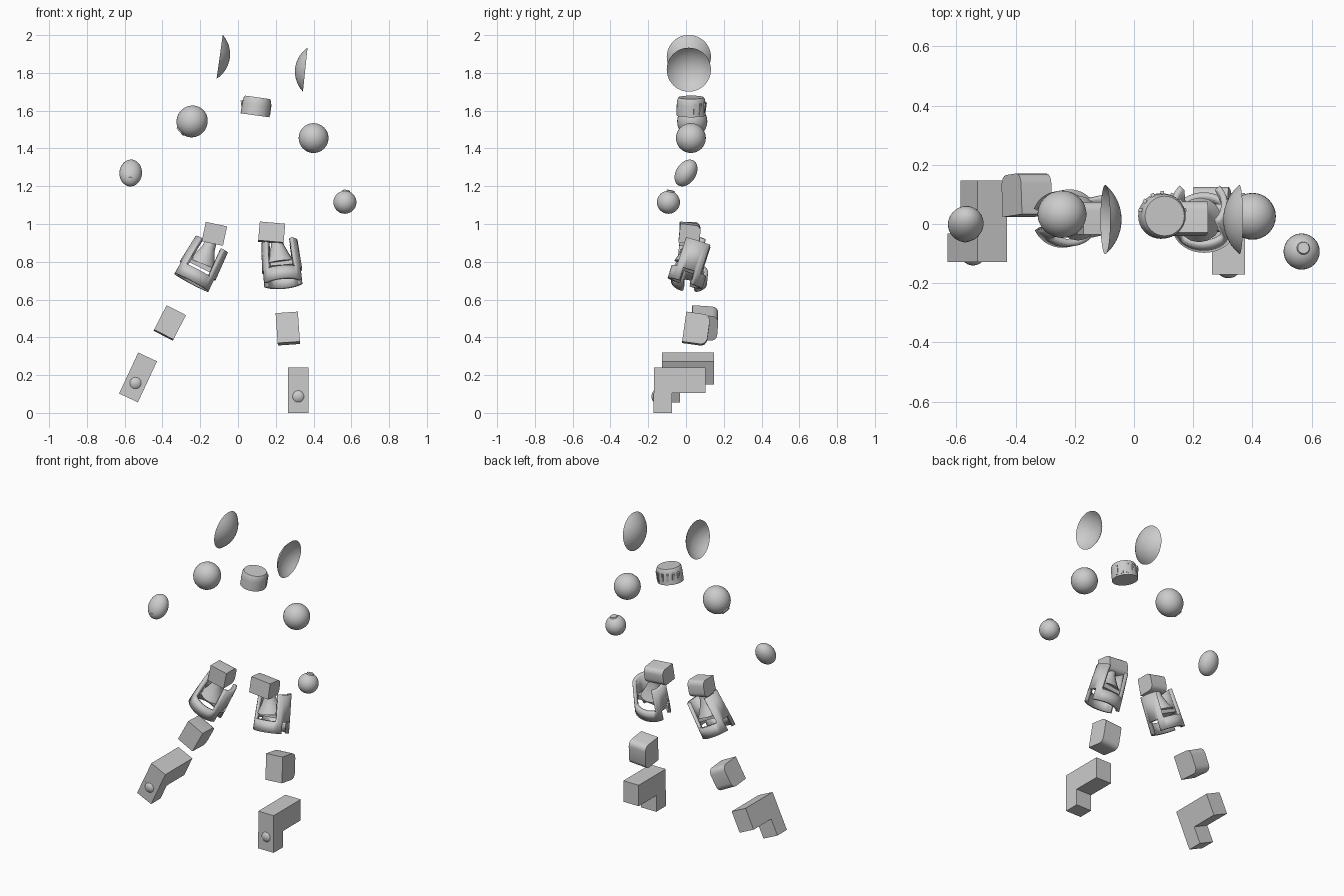
import bpy, bmesh
from math import sin, cos, pi, radians
from mathutils import Matrix, Vector, Euler

if "Cube" in bpy.data.objects:
    bpy.data.objects.remove(bpy.data.objects["Cube"])


def finish(name, bm, loc, rot=(0, 0, 0), angle=35):
    bmesh.ops.recalc_face_normals(bm, faces=bm.faces)
    me = bpy.data.meshes.new(name)
    bm.to_mesh(me)
    bm.free()
    ob = bpy.data.objects.new(name, me)
    bpy.context.collection.objects.link(ob)
    ob.location = loc
    ob.rotation_euler = [radians(a) for a in rot]
    bpy.ops.object.select_all(action='DESELECT')
    ob.select_set(True)
    bpy.context.view_layer.objects.active = ob
    bpy.ops.object.shade_smooth_by_angle(angle=radians(angle))
    return ob


def box(name, size, loc, rot=(0, 0, 0), round_back=0.0):
    bm = bmesh.new()
    bmesh.ops.create_cube(bm, size=1, matrix=Matrix.Diagonal((*size, 1)))
    if round_back:
        edges = [e for e in bm.edges if all(v.co.y > 0 for v in e.verts)
                 and abs(e.verts[0].co.x - e.verts[1].co.x) > 1e-4]
        bmesh.ops.bevel(bm, geom=edges, offset=round_back, segments=4,
                        profile=0.5, affect='EDGES')
    return finish(name, bm, loc, rot)


def lathe(name, profile, loc, rot=(0, 0, 0), steps=32):
    bm = bmesh.new()
    verts = [bm.verts.new((r, 0, z)) for r, z in profile]
    edges = [bm.edges.new(p) for p in zip(verts, verts[1:])]
    bmesh.ops.spin(bm, geom=verts + edges, cent=(0, 0, 0), axis=(0, 0, 1),
                   angle=2 * pi, steps=steps)
    bmesh.ops.remove_doubles(bm, verts=bm.verts, dist=1e-5)
    return finish(name, bm, loc, rot)


def ball(name, radii, loc, rot=(0, 0, 0), knob=None):
    bm = bmesh.new()
    bmesh.ops.create_uvsphere(bm, u_segments=32, v_segments=16, radius=1,
                              matrix=Matrix.Diagonal((*radii, 1)))
    if knob:  # small plug peeking out of the joint
        d = Vector(knob).normalized()
        m = Matrix.Translation(d * radii[0] * 0.8) @ d.to_track_quat('Z', 'Y').to_matrix().to_4x4()
        bmesh.ops.create_cone(bm, cap_ends=True, segments=16, radius1=radii[0] * 0.5,
                              radius2=radii[0] * 0.32, depth=radii[0] * 0.5, matrix=m)
    return finish(name, bm, loc, rot)


def thigh_shell(name, loc, rot):
    # oval tube with tall side prongs, open front/back top and side gaps below
    bm = bmesh.new()
    n = 48
    rows = [[bm.verts.new((r * cos(2 * pi * i / n), 0.096 * sin(2 * pi * i / n), z))
             for i in range(n)] for r, z in ((0.11, -0.11), (0.107, -0.04), (0.096, 0.12))]
    for i in range(n):
        a, j = 2 * pi * (i + 0.5) / n, (i + 1) % n
        if abs(sin(a)) > 0.42:
            bm.faces.new((rows[0][i], rows[0][j], rows[1][j], rows[1][i]))
        if abs(cos(a)) > 0.72:
            bm.faces.new((rows[1][i], rows[1][j], rows[2][j], rows[2][i]))
    bmesh.ops.delete(bm, geom=[v for v in bm.verts if not v.link_faces], context='VERTS')
    ob = finish(name, bm, loc, rot)
    mod = ob.modifiers.new("wall", 'SOLIDIFY')
    mod.thickness = 0.022
    mod.offset = -1


# ear bowls: open spherical caps
R, D = 0.117, 0.054
S = (R * R + D * D) / (2 * D)
bowl = [(R * k / 8, (S * S - (R * k / 8) ** 2) ** 0.5 - S + D) for k in range(9)]
lathe("ear_bowl_left", bowl, (-0.097, 0.015, 1.885), (0, 98, 0), 48)
lathe("ear_bowl_right", bowl, (0.356, 0.015, 1.817), (0, -84, 0), 48)

# neck drum with ribs around its back
neck_loc, neck_rot = (0.097, 0.027, 1.623), (0, 8, 0)
lathe("neck", [(0, -0.048), (0.077, -0.048), (0.076, 0.01), (0.073, 0.038),
               (0.067, 0.048), (0, 0.048)], neck_loc, neck_rot)
turn = Euler([radians(a) for a in neck_rot]).to_matrix()
for k in range(7):
    a = radians(15 + 25 * k)
    p = Vector(neck_loc) + turn @ Vector((0.074 * cos(a), 0.074 * sin(a), -0.008))
    box("neck_rib", (0.012, 0.012, 0.06), p, (0, 8, 15 + 25 * k))

# shoulder and elbow balls
ball("shoulder_left", (0.082, 0.08, 0.085), (-0.243, 0.033, 1.543), (0, 30, 0), (-0.35, 0, -1))
ball("shoulder_right", (0.079, 0.079, 0.079), (0.40, 0.026, 1.455))
ball("elbow_left", (0.06, 0.053, 0.077), (-0.568, 0, 1.27), (-32, 5, 0), (0, -0.4, -1))
ball("elbow_right", (0.061, 0.061, 0.061), (0.566, -0.093, 1.115), (0, 0, 0), (0.1, 0.2, 1))

# hips, thigh cores and thigh shells
cone = [(0, 0.07), (0.03, 0.07), (0.035, 0.03), (0.055, -0.02), (0.076, -0.06), (0, -0.06)]
box("hip_left", (0.115, 0.11, 0.105), (-0.125, 0.02, 0.948), (0, 12, 0), 0.03)
lathe("thigh_core_left", cone, (-0.167, 0.02, 0.845), (0, 22, 0), 16)
box("thigh_block_left", (0.15, 0.09, 0.03), (-0.192, 0.022, 0.782), (0, 27, 0))
thigh_shell("thigh_shell_left", (-0.195, 0.025, 0.787), (-5, 28, 0))

box("hip_right", (0.135, 0.11, 0.10), (0.178, 0.02, 0.952), (-6, 5, 0), 0.03)
lathe("thigh_core_right", cone, (0.213, 0.022, 0.855), (-8, -8, 0), 16)
box("thigh_block_right", (0.15, 0.09, 0.03), (0.222, 0.02, 0.788), (-12, -5, 0))
thigh_shell("thigh_shell_right", (0.23, 0.028, 0.79), (-18, -5, 0))

# knees
box("knee_left", (0.115, 0.14, 0.145), (-0.362, 0.098, 0.475), (-4, 27, 0), 0.035)
box("knee_right", (0.118, 0.13, 0.16), (0.264, 0.055, 0.444), (-8, -4, 0), 0.035)


# feet: long ankle block, joint ball and toe block along the leg axis
def foot(side, loc, tilt):
    axis = Vector((sin(radians(tilt)), 0, cos(radians(tilt))))
    c = Vector(loc)
    box("ankle_" + side, (0.11, 0.275, 0.135), c, (0, tilt, 0))
    ball("toe_joint_" + side, (0.045, 0.045, 0.045),
         c - axis * 0.085 + Vector((0, -0.105, 0)), (0, tilt, 0))
    box("toe_" + side, (0.11, 0.096, 0.105), c - axis * 0.1195 + Vector((0, -0.09, 0)),
        (0, tilt, 0))


foot("left", (-0.507, 0.01, 0.235), 25)
foot("right", (0.319, -0.033, 0.172), 0)
